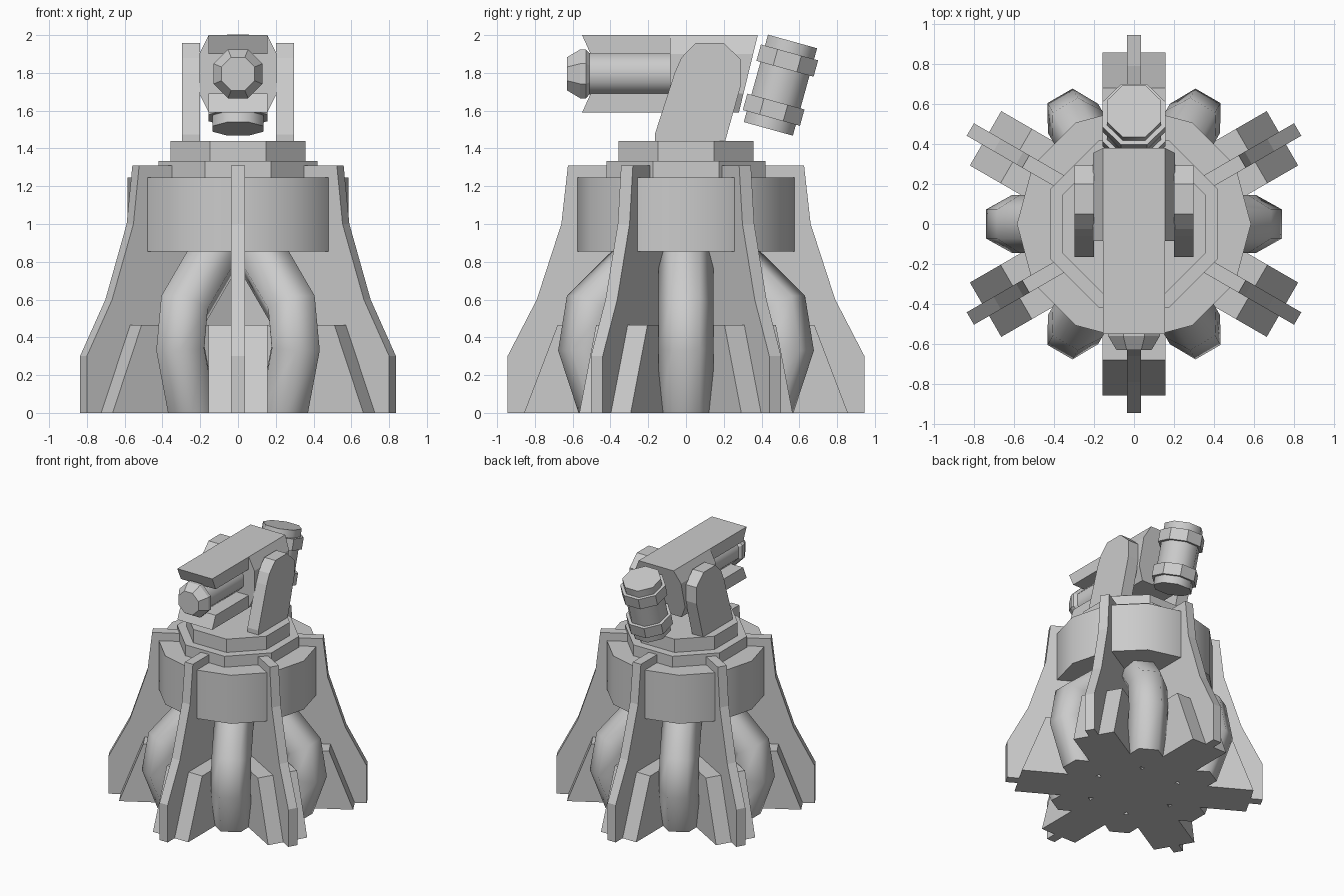
import bpy, bmesh, math
from mathutils import Matrix, Vector

if "Cube" in bpy.data.objects:
    bpy.data.objects.remove(bpy.data.objects["Cube"])


def make(name, bm, mat=None, smooth=None):
    """Turn a bmesh into an object; smooth = sharp-edge angle in degrees."""
    if mat is not None:
        bm.transform(mat)
    bmesh.ops.recalc_face_normals(bm, faces=bm.faces)
    me = bpy.data.meshes.new(name)
    bm.to_mesh(me)
    bm.free()
    if smooth:
        me.shade_smooth()
        me.set_sharp_from_angle(angle=math.radians(smooth))
    ob = bpy.data.objects.new(name, me)
    bpy.context.collection.objects.link(ob)
    return ob


def loft(name, rings, mat=None, smooth=None):
    """Skin a list of matching closed rings and cap both ends."""
    bm = bmesh.new()
    vs = [[bm.verts.new(p) for p in ring] for ring in rings]
    n = len(vs[0])
    for a, b in zip(vs, vs[1:]):
        for i in range(n):
            j = (i + 1) % n
            bm.faces.new((a[i], a[j], b[j], b[i]))
    bm.faces.new(vs[0])
    bm.faces.new(vs[-1])
    return make(name, bm, mat, smooth)


def plate(name, profile, x0, x1, mat=None):
    """Extrude a (y, z) profile from x0 to x1."""
    return loft(name, [[(x, y, z) for y, z in profile] for x in (x0, x1)], mat)


def lathe(name, sides, phase, steps, mat=None, smooth=None):
    """Polygonal turned part from (radius, height) steps."""
    angs = [math.radians(phase) + math.tau * i / sides for i in range(sides)]
    return loft(name, [[(r * math.cos(a), r * math.sin(a), z) for a in angs]
                       for r, z in steps], mat, smooth)


def turn(deg):
    return Matrix.Rotation(math.radians(deg), 4, 'Z')


def mirrored(half):
    return half + [(-y, z) for y, z in reversed(half)]


# Three full-width fins and foot wedges crossing at the centre
fin = mirrored([(0.945, 0), (0.945, 0.3), (0.79, 0.6), (0.66, 1.0), (0.625, 1.31)])
foot = mirrored([(0.857, 0), (0.68, 0.465)])
for k in range(3):
    plate(f"support_fin_{k + 1}", fin, -0.036, 0.036, turn(60 * k))
    plate(f"foot_wedge_{k + 1}", foot, -0.157, 0.157, turn(60 * k))

# Six bent hexagonal pipes: (outer, inner) edge of each section as (r, z)
sections = [((0.615, 0), (0.348, 0)), ((0.74, 0.33), (0.48, 0.354)),
            ((0.686, 0.62), (0.456, 0.488)), ((0.25, 0.995), (0.02, 0.863))]
pipe = []
for outer, inner in sections:
    o, i = Vector((outer[0], 0, outer[1])), Vector((inner[0], 0, inner[1]))
    side, half = Vector((0, 0.145, 0)), Vector((0, 0.0725, 0))
    m = (o + i) / 2
    pipe.append([o - half, o + half, m + side, i + half, i - half, m - side])
for k in range(6):
    loft(f"pipe_{k + 1}", pipe, turn(60 * k), 65)

# Collar drum and octagonal turntable
lathe("collar", 12, 0, [(0.585, 0.855), (0.585, 1.245)], smooth=35)
c8 = math.cos(math.pi / 8)
lathe("turntable_base", 8, 22.5, [(0.42 / c8, 1.24), (0.42 / c8, 1.333)])
lathe("turntable", 8, 22.5, [(0.357 / c8, 1.33), (0.357 / c8, 1.44)])

# Yoke plates
yoke = [(-0.165, 1.43), (-0.165, 1.475), (-0.06, 1.80), (-0.025, 1.88), (0.05, 1.957),
        (0.2, 1.957), (0.292, 1.87), (0.292, 1.74), (0.205, 1.43)]
for s, side in ((-1, "left"), (1, "right")):
    plate(f"yoke_{side}", yoke, s * 0.2, s * 0.297, None)

# Gun housing: chamfered block with a slanted rear
block = [(-0.155, 2.0), (-0.205, 1.9), (-0.205, 1.69), (-0.155, 1.59),
         (0.155, 1.59), (0.205, 1.69), (0.205, 1.9), (0.155, 2.0)]
loft("gun_housing", [[(x, -0.085, z) for x, z in block],
                     [(x, 0.38 - 0.244 * (2 - z), z) for x, z in block]])

# Upper and lower barrel guards
plate("upper_guard", [(-0.55, 2.0), (-0.505, 1.9), (0.0, 1.9), (0.0, 2.0)], -0.155, 0.155)
plate("lower_guard", [(-0.55, 1.59), (-0.505, 1.69), (0.0, 1.69), (0.0, 1.59)], -0.155, 0.155)

# Barrel with flared muzzle, pointing to the front
to_front = Matrix.Translation((0, 0, 1.795)) @ Matrix.Rotation(math.pi / 2, 4, 'X')
lathe("barrel", 8, 22.5, [(0.118, 0.0), (0.118, 0.56)], to_front, 50)
lathe("muzzle", 8, 22.5, [(0.105, 0.50), (0.14, 0.53), (0.14, 0.56), (0.095, 0.63)], to_front)

# Tilted rear canister with two bands
tilt = Matrix.Translation((0, 0.50, 1.735)) @ Matrix.Rotation(math.radians(-15.5), 4, 'X')
lathe("canister", 8, 22.5, [(0.146, -0.24), (0.146, 0.24)], tilt, 50)
for z, name in ((-0.135, "lower"), (0.135, "upper")):
    lathe(f"canister_band_{name}", 8, 22.5, [(0.17, z - 0.045), (0.17, z + 0.045)], tilt)
